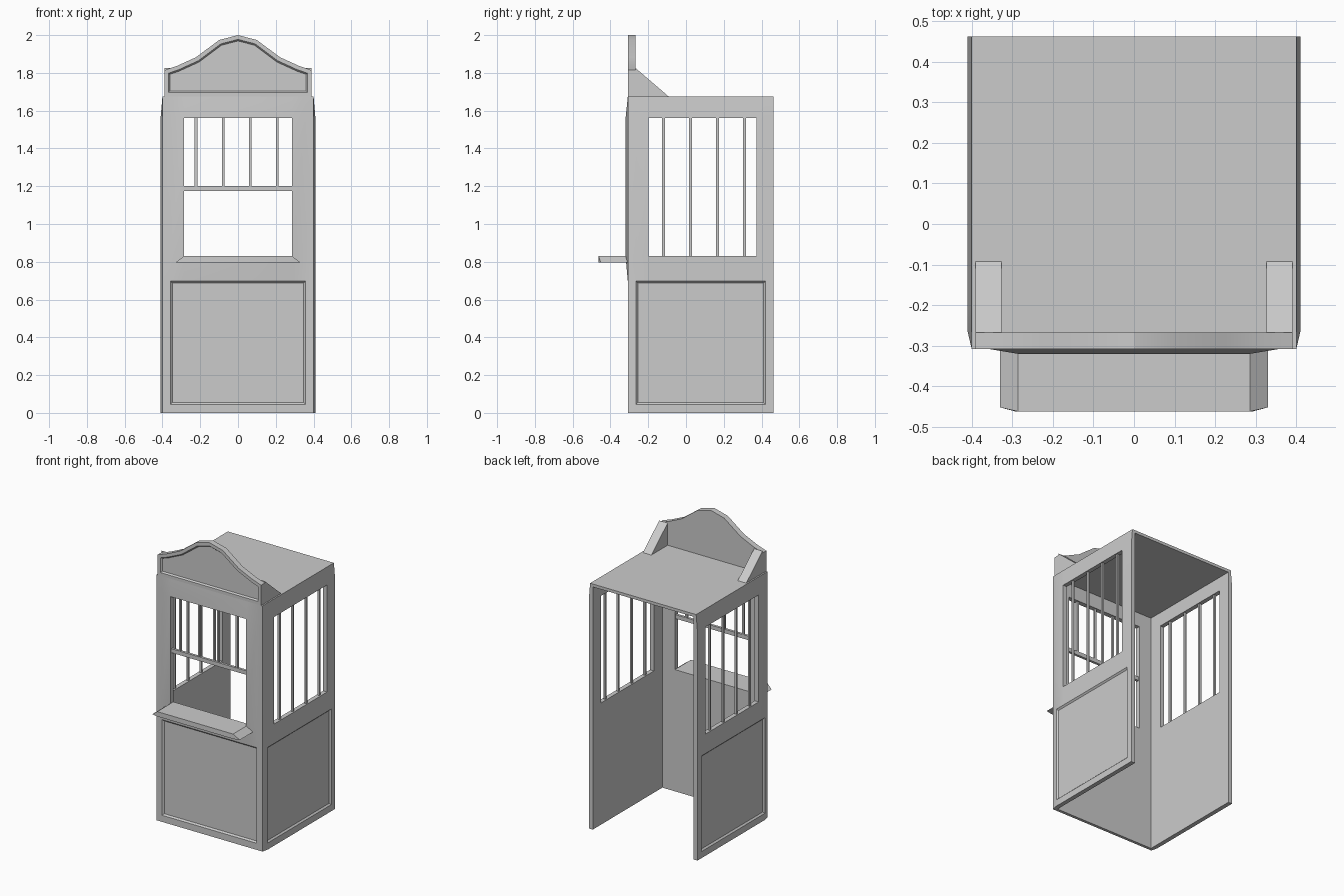
import bpy, bmesh
from mathutils import Vector

if "Cube" in bpy.data.objects:
    bpy.data.objects.remove(bpy.data.objects["Cube"])

TOP, T = 1.675, 0.02          # wall height, wall thickness
VS = [0, .045, .697, .83, 1.56, TOP]


def finish(bm, name):
    me = bpy.data.meshes.new(name)
    bm.to_mesh(me)
    bm.free()
    ob = bpy.data.objects.new(name, me)
    bpy.context.collection.objects.link(ob)
    return ob


def box(name, lo, hi):
    bm = bmesh.new()
    bmesh.ops.create_cube(bm, size=1)
    for v in bm.verts:
        v.co = Vector([(a + b) / 2 + c * (b - a) for a, b, c in zip(lo, hi, v.co)])
    return finish(bm, name)


def prism(bm, pts, offset):
    """Extrude a closed polygon by offset; returns the starting face."""
    f = bm.faces.new([bm.verts.new(p) for p in pts])
    ext = bmesh.ops.extrude_face_region(bm, geom=[f], use_keep_orig=True)
    bmesh.ops.translate(bm, vec=offset,
                        verts=[g for g in ext['geom'] if isinstance(g, bmesh.types.BMVert)])
    bmesh.ops.recalc_face_normals(bm, faces=bm.faces)
    return f


def wall(name, us, place, bulge, clamp):
    """Wall with window hole (cell 2,3) and recessed panel (cells 1-3,1)."""
    bm = bmesh.new()
    n = range(6)
    out = {(i, j): bm.verts.new(place(us[i], VS[j], -bulge(i, j))) for i in n for j in n}
    inn = {(i, j): bm.verts.new(place(clamp(us[i]), VS[j], T)) for i in n for j in n}
    panel = []
    edges = {}
    for i in range(5):
        for j in range(5):
            if (i, j) == (2, 3):
                continue
            ring = [(i, j), (i + 1, j), (i + 1, j + 1), (i, j + 1)]
            f = bm.faces.new([out[k] for k in ring])
            bm.faces.new([inn[k] for k in reversed(ring)])
            if j == 1 and 1 <= i <= 3:
                panel.append(f)
            for a, b in zip(ring, ring[1:] + ring[:1]):
                key = frozenset((a, b))
                edges[key] = None if key in edges else (a, b)
    # close the rim and the window reveal
    for e in edges.values():
        if e:
            a, b = e
            bm.faces.new([out[b], out[a], inn[a], inn[b]])
    bmesh.ops.recalc_face_normals(bm, faces=bm.faces)
    bmesh.ops.inset_region(bm, faces=panel, thickness=.01, depth=-.01, use_even_offset=True)
    return finish(bm, name)


# front wall, bulging slightly around the window
wall("front_wall", [-.4, -.357, -.286, .286, .357, .4],
     lambda u, v, d: (u, -.308 + d, v),
     lambda i, j: .012 if i in (2, 3) and j in (3, 4) else 0,
     lambda u: max(-.38, min(.38, u)))

# side walls with their window bars
for s, side in ((-1, "left"), (1, "right")):
    wall(side + "_wall", [-.308, -.265, -.198, .374, .42, .462],
         lambda u, v, d, s=s: (s * (.4 - d), u, v),
         lambda i, j: .01 if i > 0 and j < 5 else 0,
         lambda u: max(-.288, u))
    for k in range(4):
        y = -.119 + .143 * k
        x = s * .395
        box(f"{side}_window_bar_{k}", (x - .007, y - .007, .825), (x + .007, y + .007, 1.565))

# front window rail and bars
box("front_window_rail", (-.29, -.312, 1.175), (.29, -.295, 1.202))
for k in range(4):
    x = -.222 + .143 * k
    box(f"front_window_bar_{k}", (x - .007, -.310, 1.195), (x + .007, -.296, 1.565))

# roof slab between the walls
box("roof", (-.38, -.288, TOP - T), (.38, .462, TOP))

# counter shelf with slanted ends
bm = bmesh.new()
for s in (-1, 1):
    for p in ((.286, -.29, .83), (.286, -.462, .83), (.33, -.29, .797),
              (.33, -.452, .797), (.292, -.462, .797)):
        bm.verts.new((s * p[0], p[1], p[2]))
bmesh.ops.convex_hull(bm, input=bm.verts)
bmesh.ops.dissolve_limit(bm, angle_limit=.02, verts=bm.verts, edges=bm.edges)
bmesh.ops.recalc_face_normals(bm, faces=bm.faces)
finish(bm, "counter_shelf")

# curved sign board with recessed face
half = [(.39, TOP), (.39, 1.814), (.323, 1.837), (.222, 1.883), (.1, 1.974)]
outline = half + [(0, 2.0)] + [(-x, z) for x, z in reversed(half)]
bm = bmesh.new()
face = prism(bm, [(x, -.308, z) for x, z in outline], (0, .04, 0))
bmesh.ops.inset_region(bm, faces=[face], thickness=.022, depth=0, use_even_offset=True)
bmesh.ops.inset_region(bm, faces=[face], thickness=.008, depth=-.01, use_even_offset=True)
finish(bm, "sign_board")

# triangular braces behind the sign board
for s, side in ((-1, "left"), (1, "right")):
    bm = bmesh.new()
    prism(bm, [(s * .39, -.268, TOP), (s * .39, -.092, TOP), (s * .39, -.268, 1.826)],
          (-s * .064, 0, 0))
    finish(bm, side + "_sign_brace")

# soft shading over the bulged walls, sharp elsewhere
for ob in bpy.context.collection.objects:
    ob.select_set(True)
    bpy.context.view_layer.objects.active = ob
bpy.ops.object.shade_smooth_by_angle(angle=.5)
